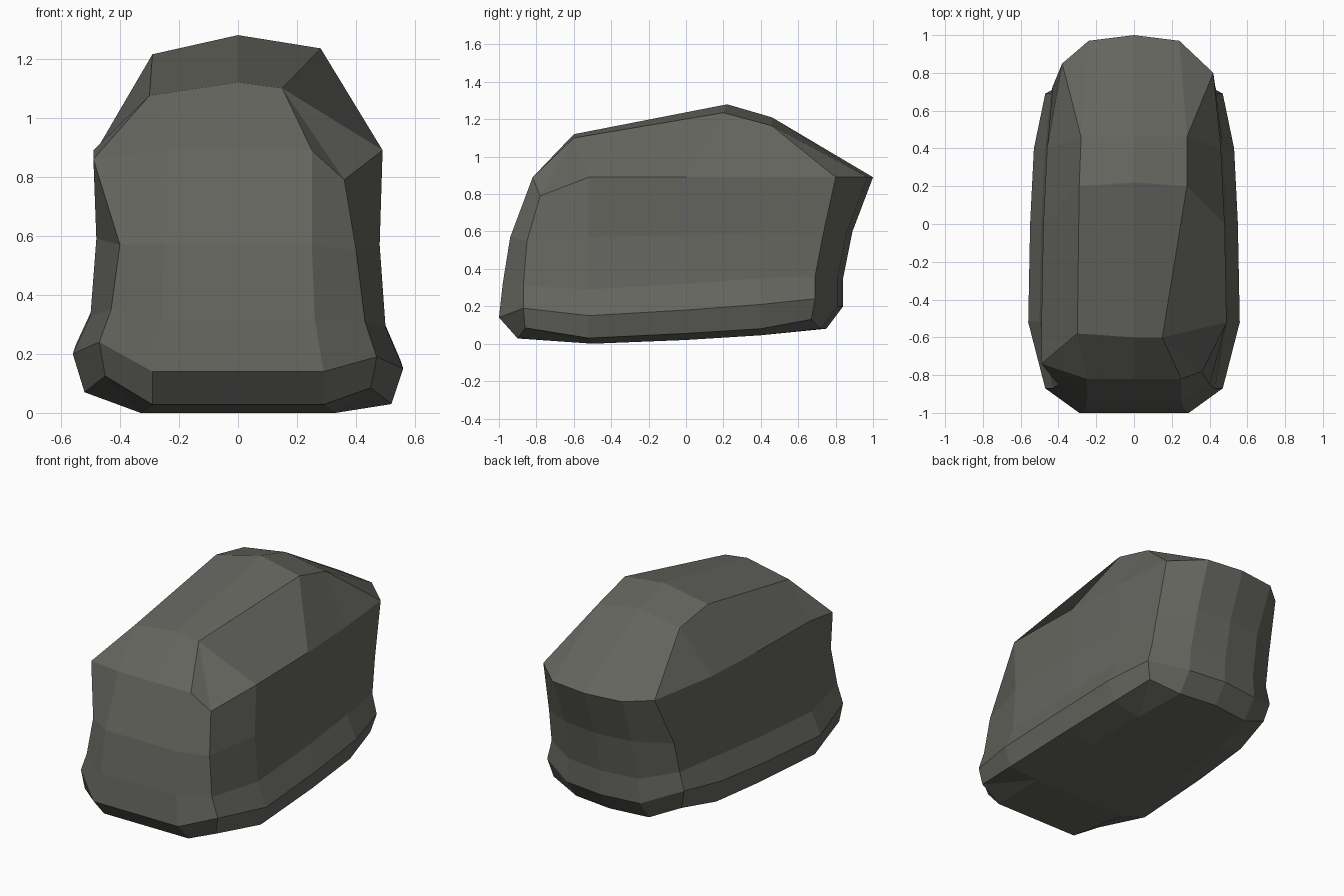
import bpy
import bmesh

if "Cube" in bpy.data.objects:
    bpy.data.objects.remove(bpy.data.objects["Cube"])

# one flat stone colour
stone = bpy.data.materials.new("dark warm grey stone")
stone.diffuse_color = (0.13, 0.13, 0.115, 1)
stone.use_nodes = True
stone.node_tree.nodes["Principled BSDF"].inputs["Base Color"].default_value = stone.diffuse_color


def half_ring(front, corner, side, back_corner, back):
    """Nine points of a half outline, from front centre round to back centre."""
    fx, fy, fz = front
    w, zs, slope = side
    bx, by, bz = back
    return [(0, fy, fz), (fx, fy, fz), corner,
            (w, -0.52, zs), (w - 0.01, 0, zs + slope), (w - 0.03, 0.4, zs + 2 * slope),
            back_corner, (bx, by - 0.03, bz), (0, by, bz)]


def cap_ring(front, mid, back, zc_front, zc_back):
    """Half outline of the roof or base flat, with shared corner points."""
    return [(0, front[1], zc_front), front, front, front, mid,
            back, back, back, (0, back[1], zc_back)]


# cross-section levels, base to roof, for the right half
levels = [
    cap_ring((0.33, -0.5, 0), (0.33, 0, 0.02), (0.3, 0.4, 0.045), 0, 0.045),
    half_ring((0.29, -0.90, 0.028), (0.45, -0.86, 0.085), (0.52, 0.03, 0.025),
              (0.44, 0.67, 0.13), (0.25, 0.75, 0.08)),
    half_ring((0.29, -1.00, 0.14), (0.47, -0.87, 0.19), (0.56, 0.15, 0.03),
              (0.47, 0.69, 0.24), (0.25, 0.84, 0.20)),
    half_ring((0.26, -0.98, 0.32), (0.43, -0.87, 0.31), (0.50, 0.29, 0.03),
              (0.44, 0.69, 0.36), (0.24, 0.84, 0.35)),
    half_ring((0.25, -0.94, 0.57), (0.40, -0.85, 0.55), (0.48, 0.57, 0.01),
              (0.43, 0.73, 0.57), (0.23, 0.89, 0.60)),
    half_ring((0.25, -0.82, 0.89), (0.36, -0.78, 0.79), (0.49, 0.89, 0),
              (0.42, 0.80, 0.89), (0.24, 1.00, 0.89)),
    cap_ring((0.15, -0.6, 1.10), (0.28, 0.2, 1.235), (0.28, 0.46, 1.165), 1.12, 1.21),
]
# the left half sits slightly higher near the base
left_lift = [0, 0.04, 0.05, 0.04, 0.02, 0, 0]
left_changes = {(5, 2): (-0.49, -0.74, 0.86), (5, 6): (-0.38, 0.85, 0.89),
                (6, 1): (-0.30, -0.58, 1.075), (6, 2): (-0.30, -0.58, 1.075),
                (6, 3): (-0.30, -0.58, 1.075), (6, 4): (-0.29, 0.2, 1.215)}

bm = bmesh.new()
rings = []
for k, half in enumerate(levels):
    pts = list(half)
    for i in range(7, 0, -1):
        x, y, z = half[i]
        lift = left_lift[k] if 2 <= i <= 6 else 0
        pts.append(left_changes.get((k, i), (-x, y, z + lift)))
    rings.append([bm.verts.new(p) for p in pts])

# walls
for a, b in zip(rings, rings[1:]):
    for i in range(16):
        j = (i + 1) % 16
        bm.faces.new((a[i], a[j], b[j], b[i]))

# base and roof caps, four panels each round a centre point
for ring, centre in ((rings[0], (0, 0, 0.02)), (rings[-1], (0, 0.22, 1.28))):
    c = bm.verts.new(centre)
    for f, s, m in ((0, 1, 4), (8, 5, 4), (0, 15, 12), (8, 11, 12)):
        bm.faces.new((ring[f], ring[s], ring[m], c))

bmesh.ops.remove_doubles(bm, verts=bm.verts, dist=0.0005)
bmesh.ops.recalc_face_normals(bm, faces=bm.faces)

# stone object, flat shaded
mesh = bpy.data.meshes.new("boulder")
bm.to_mesh(mesh)
bm.free()
mesh.materials.append(stone)
bpy.context.collection.objects.link(bpy.data.objects.new("boulder", mesh))
